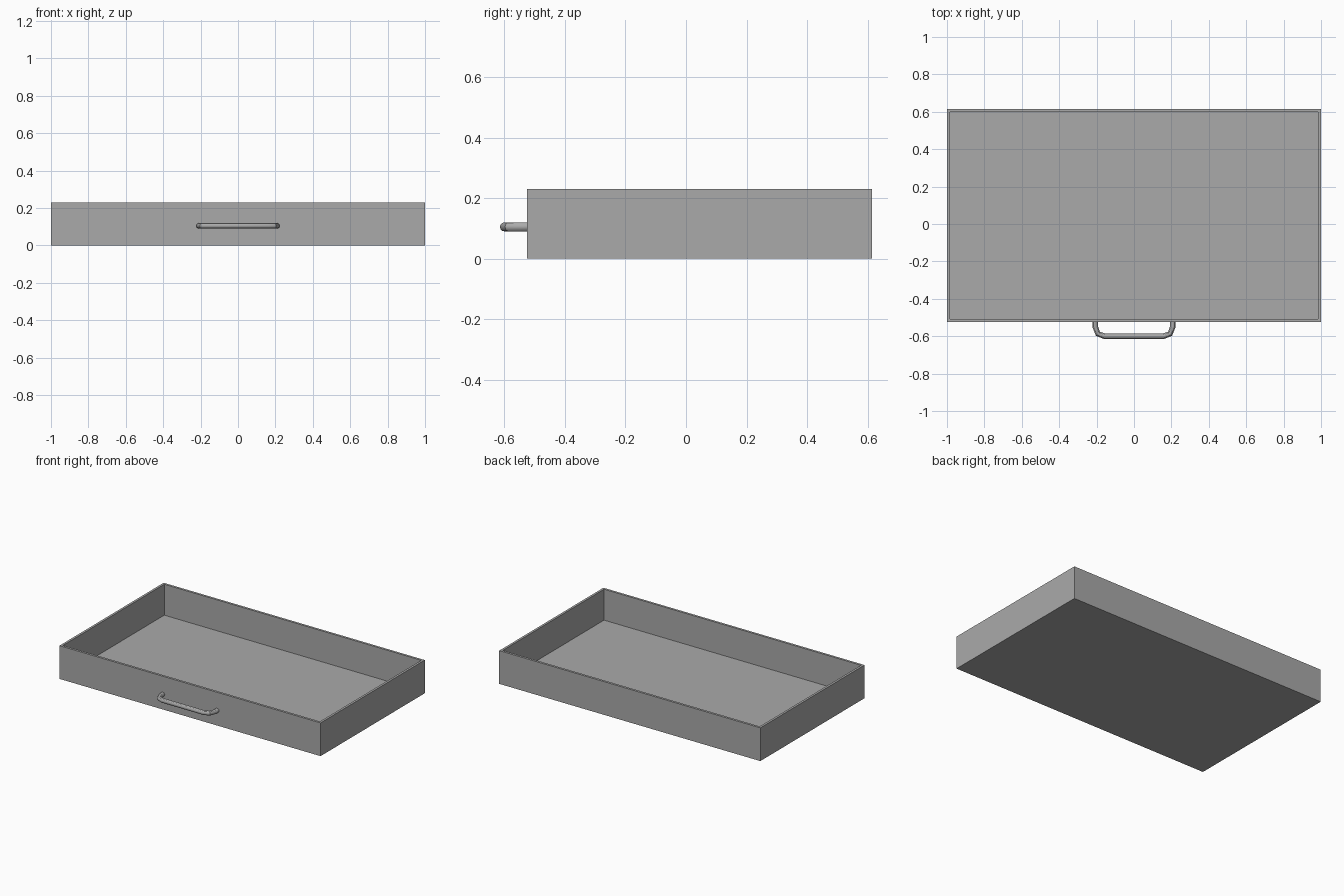
import bpy
import bmesh
from mathutils import Vector

cube = bpy.data.objects.get("Cube")
if cube:
    bpy.data.objects.remove(cube, do_unlink=True)


def make_material(name, colour):
    mat = bpy.data.materials.new(name)
    mat.use_nodes = True
    mat.diffuse_color = colour
    mat.node_tree.nodes["Principled BSDF"].inputs["Base Color"].default_value = colour
    return mat


grey = make_material("plain grey", (0.4, 0.4, 0.4, 1))

FRONT, BACK, HEIGHT = -0.525, 0.615, 0.23
WALL = 0.016


def make_tray():
    """Open box: the top face is inset for the rim and pushed down to the floor."""
    bm = bmesh.new()
    bmesh.ops.create_cube(bm, size=1)
    bmesh.ops.scale(bm, vec=(2, BACK - FRONT, HEIGHT), verts=bm.verts)
    bmesh.ops.translate(bm, vec=(0, (FRONT + BACK) / 2, HEIGHT / 2), verts=bm.verts)
    top = max(bm.faces, key=lambda f: f.calc_center_median().z)
    bmesh.ops.inset_region(bm, faces=[top], thickness=WALL, use_even_offset=True)
    walls = bmesh.ops.extrude_face_region(bm, geom=[top])["geom"]
    floor = [v for v in walls if isinstance(v, bmesh.types.BMVert)]
    if top.is_valid:
        bmesh.ops.delete(bm, geom=[top], context="FACES_ONLY")
    bmesh.ops.translate(bm, vec=(0, 0, WALL - HEIGHT), verts=floor)
    bmesh.ops.recalc_face_normals(bm, faces=bm.faces)
    mesh = bpy.data.meshes.new("drawer_tray")
    bm.to_mesh(mesh)
    bm.free()
    obj = bpy.data.objects.new("drawer_tray", mesh)
    bpy.context.collection.objects.link(obj)
    mesh.materials.append(grey)


def make_handle():
    """Bent round bar, mirrored half path swept with a circular section."""
    half = [(0.208, FRONT + 0.005), (0.208, -0.548), (0.193, -0.587), (0.158, -0.6)]
    path = half + [(-x, y) for x, y in reversed(half)]
    curve = bpy.data.curves.new("pull_handle", "CURVE")
    curve.dimensions = "3D"
    curve.bevel_depth = 0.015
    curve.bevel_resolution = 4
    spline = curve.splines.new("POLY")
    spline.points.add(len(path) - 1)
    for point, (x, y) in zip(spline.points, path):
        point.co = Vector((x, y, 0.105, 1))
    curve.materials.append(grey)
    obj = bpy.data.objects.new("pull_handle", curve)
    bpy.context.collection.objects.link(obj)

    # Turn the swept bar into a mesh with smooth shading
    bpy.ops.object.select_all(action="DESELECT")
    obj.select_set(True)
    bpy.context.view_layer.objects.active = obj
    bpy.ops.object.convert(target="MESH")
    bpy.ops.object.shade_smooth_by_angle()


make_tray()
make_handle()
